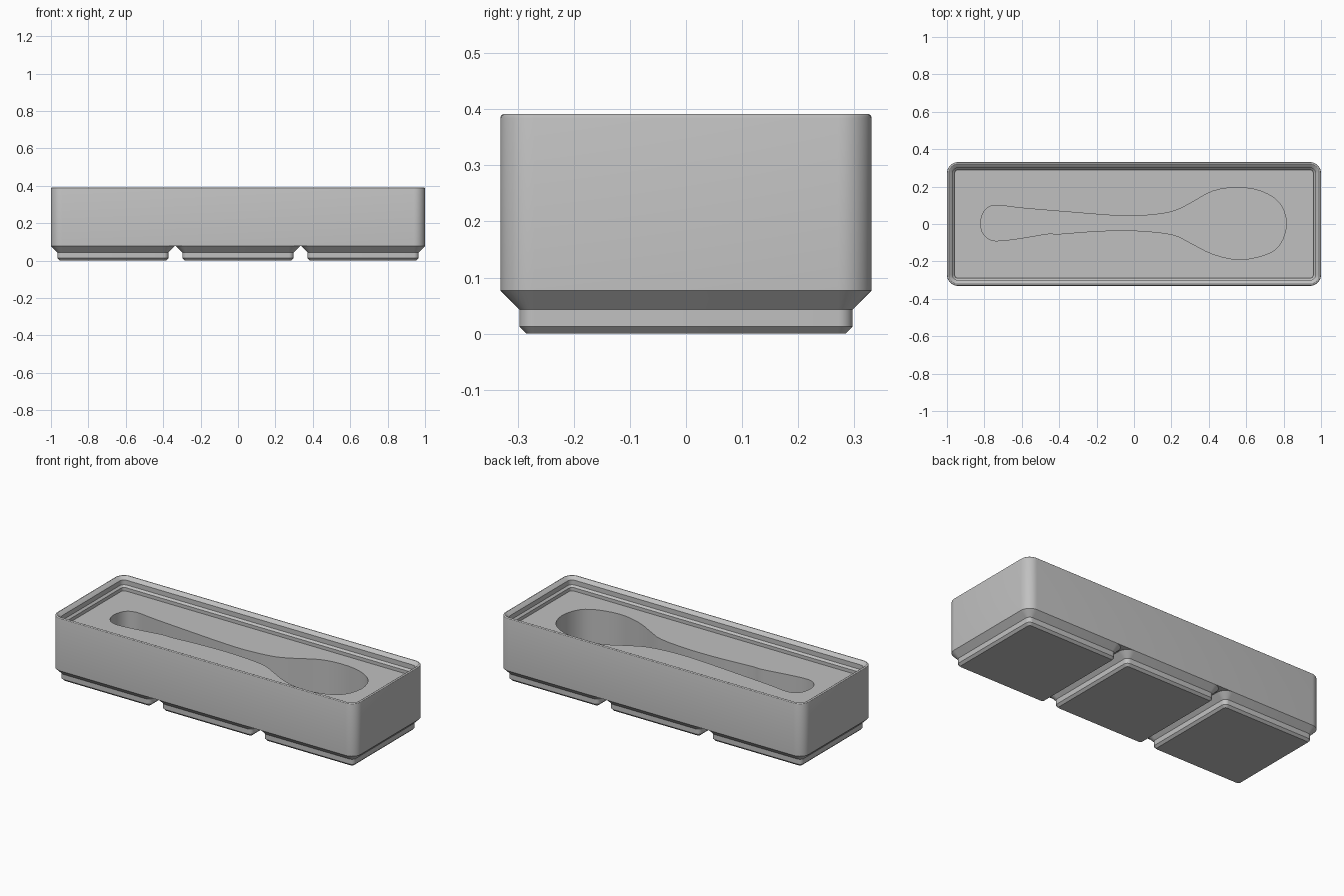
import bpy
import bmesh
import math
from mathutils import Vector

cube = bpy.data.objects.get("Cube")
if cube:
    bpy.data.objects.remove(cube, do_unlink=True)

# Overall dimensions
HALF_X, HALF_Y, CORNER = 1.0, 0.331, 0.06
PITCH = 0.669
BODY_BOTTOM, RIM_TOP = 0.077, 0.392
FLOOR_Z, POCKET_Z = 0.315, 0.10

grey = bpy.data.materials.new("plain grey")
grey.use_nodes = True
colour = (0.53, 0.53, 0.53, 1)
grey.diffuse_color = colour
grey.node_tree.nodes["Principled BSDF"].inputs["Base Color"].default_value = colour


def rounded_ring(bm, half_x, half_y, radius, z, centre_x=0.0, steps=8):
    """Ring of vertices around a rounded rectangle."""
    ring = []
    for quarter, (sx, sy) in enumerate([(1, 1), (-1, 1), (-1, -1), (1, -1)]):
        for i in range(steps + 1):
            angle = (quarter + i / steps) * math.pi / 2
            x = centre_x + sx * (half_x - radius) + radius * math.cos(angle)
            y = sy * (half_y - radius) + radius * math.sin(angle)
            ring.append(bm.verts.new((x, y, z)))
    return ring


def bridge(bm, lower, upper):
    """Wall of quads between two matching rings."""
    count = len(lower)
    for i in range(count):
        j = (i + 1) % count
        bm.faces.new((lower[i], lower[j], upper[j], upper[i]))


def loft(bm, profile, half_x, half_y, centre_x=0.0):
    """Skin a list of (inset, corner radius, height) sections."""
    rings = [rounded_ring(bm, half_x - inset, half_y - inset, radius, z, centre_x)
             for inset, radius, z in profile]
    for lower, upper in zip(rings, rings[1:]):
        bridge(bm, lower, upper)
    return rings


def smooth_closed(points, steps=3):
    """Closed Catmull-Rom curve through the points."""
    pts = [Vector(p) for p in points]
    count = len(pts)
    result = []
    for i in range(count):
        a, b, c, d = (pts[(i + k) % count] for k in (-1, 0, 1, 2))
        for s in range(steps):
            t = s / steps
            result.append(b + (c - a) * t / 2
                          + (a - b * 2.5 + c * 2 - d / 2) * t ** 2
                          + (b * 3 - a - c * 3 + d) * t ** 3 / 2)
    return result


def finish(bm, name):
    """Turn the bmesh into a smooth shaded object with sharp edges."""
    mesh = bpy.data.meshes.new(name)
    bm.to_mesh(mesh)
    bm.free()
    mesh.materials.append(grey)
    obj = bpy.data.objects.new(name, mesh)
    bpy.context.collection.objects.link(obj)
    bpy.ops.object.select_all(action="DESELECT")
    obj.select_set(True)
    bpy.context.view_layer.objects.active = obj
    bpy.ops.object.shade_smooth_by_angle(angle=math.radians(30))
    return obj


# Tray body: outer wall, rounded rim and stepped stacking lip
bm = bmesh.new()
ROUND = 0.008
sections = [(0, CORNER, BODY_BOTTOM), (0, CORNER, RIM_TOP - ROUND)]
for step in range(1, 5):
    turn = math.radians(135) * step / 4
    inset = ROUND * (1 - math.cos(turn))
    sections.append((inset, CORNER - inset, RIM_TOP - ROUND + ROUND * math.sin(turn)))
for inset, z in [(0.030, 0.374), (0.030, 0.346), (0.041, 0.335), (0.041, FLOOR_Z)]:
    sections.append((inset, CORNER - inset, z))
rings = loft(bm, sections, HALF_X, HALF_Y)
bm.faces.new(list(reversed(rings[0])))
inner_ring = rings[-1]

# Spoon-shaped pocket: handle end, upper edge, bowl, lower edge
outline = smooth_closed([
    (-0.82, 0), (-0.8, 0.07), (-0.74, 0.1), (-0.6, 0.085), (-0.3, 0.06),
    (-0.1, 0.045), (0.05, 0.045), (0.2, 0.065), (0.3, 0.11), (0.42, 0.175),
    (0.55, 0.195), (0.68, 0.175), (0.78, 0.11), (0.815, 0),
    (0.78, -0.11), (0.7, -0.165), (0.56, -0.19), (0.42, -0.16), (0.3, -0.1),
    (0.2, -0.055), (0, -0.035), (-0.2, -0.038), (-0.4, -0.053), (-0.46, -0.052),
    (-0.6, -0.075), (-0.74, -0.09), (-0.8, -0.06)])
pocket_top = [bm.verts.new((p.x, p.y, FLOOR_Z)) for p in outline]
pocket_base = [bm.verts.new((p.x, p.y, POCKET_Z)) for p in outline]
bridge(bm, pocket_base, pocket_top)
bm.faces.new(pocket_base)

# Flat tray surface between the lip and the pocket
border = []
for loop in (inner_ring, pocket_top):
    for i, vert in enumerate(loop):
        border.append(bm.edges.get((vert, loop[(i + 1) % len(loop)])))
bmesh.ops.triangle_fill(bm, use_beauty=True, edges=border, normal=(0, 0, 1))
bmesh.ops.recalc_face_normals(bm, faces=bm.faces)
finish(bm, "tray_body")

# Three stepped feet, open where they meet the body
foot_profile = [(0.047, 0.013, 0), (0.034, 0.026, 0.013),
                (0.034, 0.026, 0.043), (0, CORNER, BODY_BOTTOM)]
for label, column in (("right", -1), ("middle", 0), ("left", 1)):
    bm = bmesh.new()
    foot_rings = loft(bm, foot_profile, HALF_Y, HALF_Y, column * PITCH)
    bm.faces.new(list(reversed(foot_rings[0])))
    finish(bm, label + "_foot")
